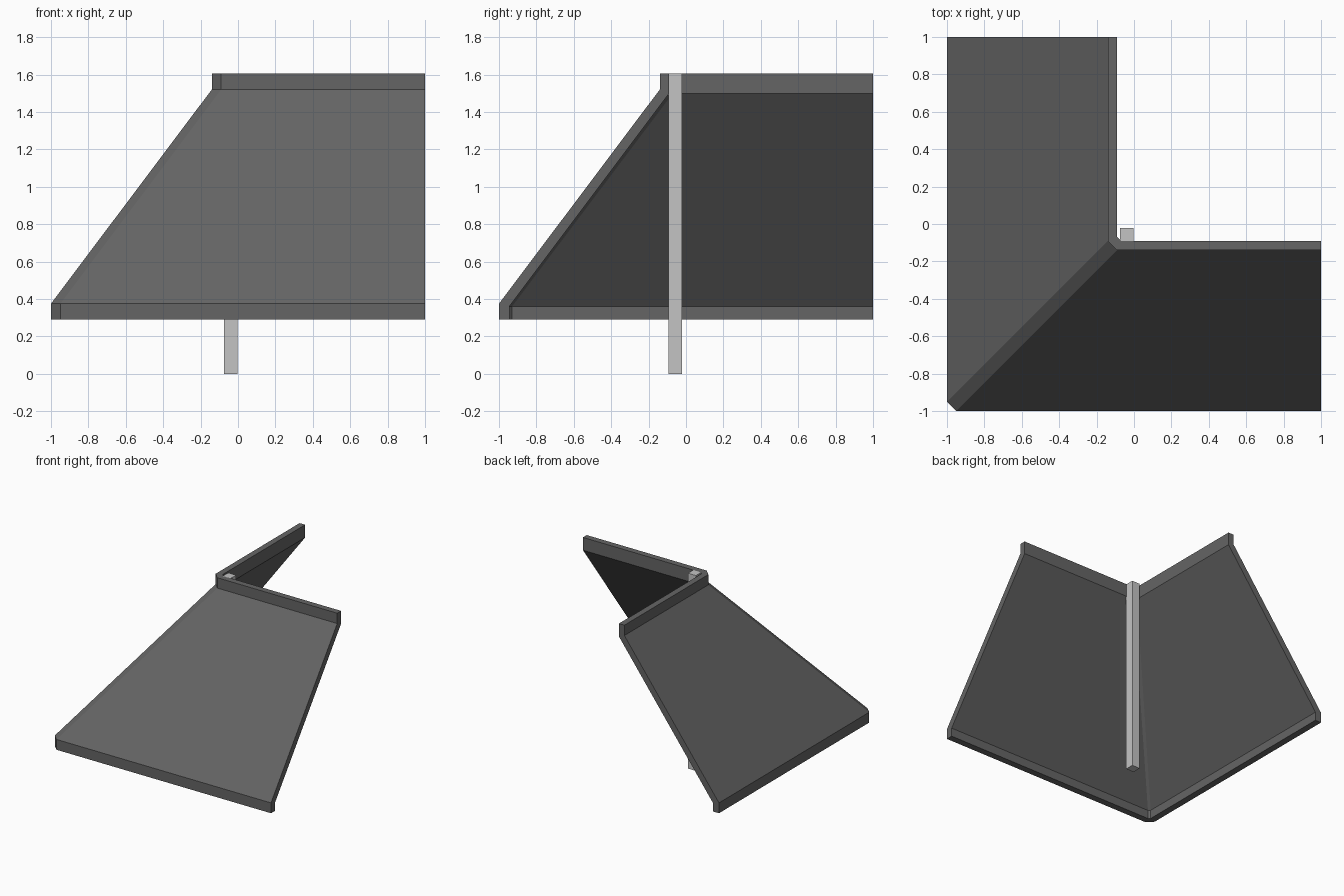
import bpy, bmesh

cube = bpy.data.objects.get("Cube")
if cube:
    bpy.data.objects.remove(cube, do_unlink=True)


def make_material(name, value):
    mat = bpy.data.materials.new(name)
    mat.use_nodes = True
    colour = (value, value, value, 1)
    mat.diffuse_color = colour
    mat.node_tree.nodes["Principled BSDF"].inputs["Base Color"].default_value = colour
    return mat


def finish(name, bm, mat):
    bmesh.ops.recalc_face_normals(bm, faces=bm.faces[:])
    mesh = bpy.data.meshes.new(name)
    bm.to_mesh(mesh)
    bm.free()
    mesh.materials.append(mat)
    obj = bpy.data.objects.new(name, mesh)
    bpy.context.collection.objects.link(obj)
    return obj


dark_grey = make_material("dark grey", 0.13)
light_grey = make_material("light grey", 0.55)

# Roof section: distance out from the corner, height, corner chamfer
section = [
    (1.0, 0.29, 0.05), (1.0, 0.375, 0.05), (0.14, 1.52, 0.05), (0.14, 1.605, 0.05),
    (0.09, 1.605, 0.02), (0.09, 1.50, 0.02), (0.945, 0.36, 0.015), (0.945, 0.29, 0.015),
]

# Corner roof: the section swept along the left wing, around the corner, along the front
bm = bmesh.new()
rings = [[], [], [], []]
for d, z, c in section:
    path = [(-d, 1), (-d, c - d), (c - d, -d), (1, -d)]
    for ring, (x, y) in zip(rings, path):
        ring.append(bm.verts.new((x, y, z)))
count = len(section)
for a, b in zip(rings, rings[1:]):
    for i in range(count):
        j = (i + 1) % count
        bm.faces.new((a[i], a[j], b[j], b[i]))
bm.faces.new(rings[0])
bm.faces.new(rings[-1])
finish("corner_roof", bm, dark_grey)

# Upright post in the inner corner
bm = bmesh.new()
bmesh.ops.create_cube(bm, size=1)
for v in bm.verts:
    v.co.x = v.co.x * 0.072 - 0.038
    v.co.y = v.co.y * 0.072 - 0.058
    v.co.z = (v.co.z + 0.5) * 1.605
finish("corner_post", bm, light_grey)
